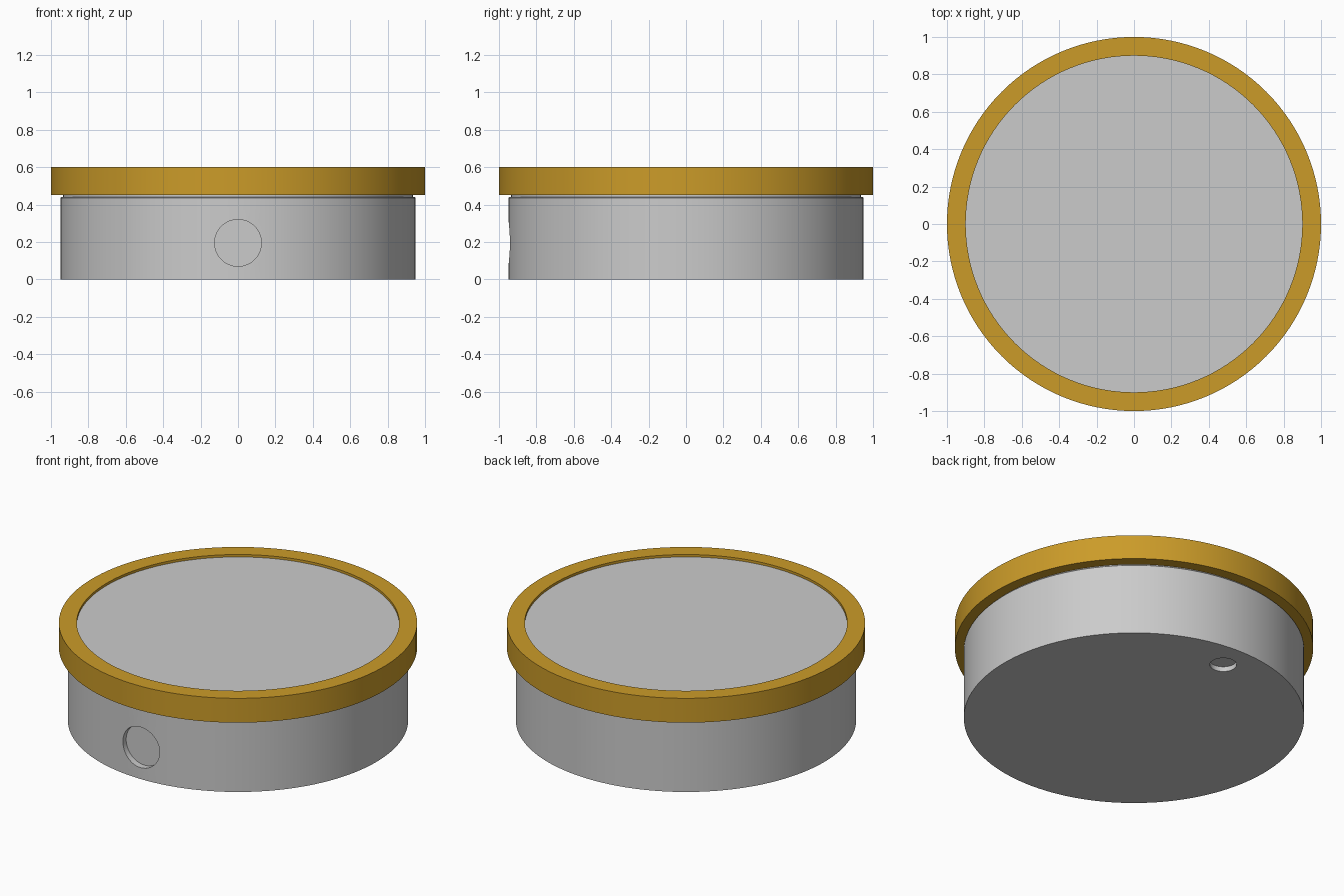
import bpy, math

if "Cube" in bpy.data.objects:
    bpy.data.objects.remove(bpy.data.objects["Cube"])

SEGMENTS = 128


def lathe(name, profile, closed=False):
    """Revolve (radius, z) points about z; open profiles get flat end caps."""
    n = len(profile)
    verts = [(r * math.cos(2 * math.pi * i / SEGMENTS),
              r * math.sin(2 * math.pi * i / SEGMENTS), z)
             for i in range(SEGMENTS) for r, z in profile]
    faces = []
    for i in range(SEGMENTS):
        a, b = i * n, (i + 1) % SEGMENTS * n
        for j in range(n if closed else n - 1):
            k = (j + 1) % n
            faces.append((a + j, b + j, b + k, a + k))
    if not closed:
        faces.append([i * n for i in reversed(range(SEGMENTS))])
        faces.append([i * n + n - 1 for i in range(SEGMENTS)])
    mesh = bpy.data.meshes.new(name)
    mesh.from_pydata(verts, [], faces)
    obj = bpy.data.objects.new(name, mesh)
    bpy.context.collection.objects.link(obj)
    return obj


def activate(obj):
    bpy.ops.object.select_all(action='DESELECT')
    obj.select_set(True)
    bpy.context.view_layer.objects.active = obj


def recess(obj, location, radius, depth, rotation=(0, 0, 0)):
    """Cut a shallow round blind hole."""
    bpy.ops.mesh.primitive_cylinder_add(vertices=64, radius=radius, depth=depth,
                                        location=location, rotation=rotation)
    cutter = bpy.context.object
    cutter.hide_render = True
    activate(obj)
    mod = obj.modifiers.new("recess", 'BOOLEAN')
    mod.operation = 'DIFFERENCE'
    mod.solver = 'EXACT'
    mod.object = cutter
    bpy.ops.object.modifier_apply(modifier=mod.name)
    bpy.data.objects.remove(cutter)


# Drum body with a narrow groove under the rim and a raised core
body = lathe("body", [(0.95, 0), (0.95, 0.435), (0.945, 0.44), (0.935, 0.44),
                      (0.935, 0.45), (0.90, 0.45), (0.90, 0.585)])
# Round recess in the front wall, small recess in the underside
recess(body, (0, -0.96, 0.195), 0.125, 0.1, (math.pi / 2, 0, 0))
recess(body, (0, 0.775, 0), 0.075, 0.06)

# Gold rim around the top
rim = lathe("rim", [(0.90, 0.45), (1.0, 0.45), (1.0, 0.60), (0.90, 0.60)], closed=True)
gold = bpy.data.materials.new("gold")
gold.diffuse_color = (0.60, 0.33, 0.022, 1)
gold.use_nodes = True
gold.node_tree.nodes["Principled BSDF"].inputs["Base Color"].default_value = gold.diffuse_color
rim.data.materials.append(gold)

for obj in (body, rim):
    activate(obj)
    bpy.ops.object.shade_smooth_by_angle(angle=math.radians(30))
